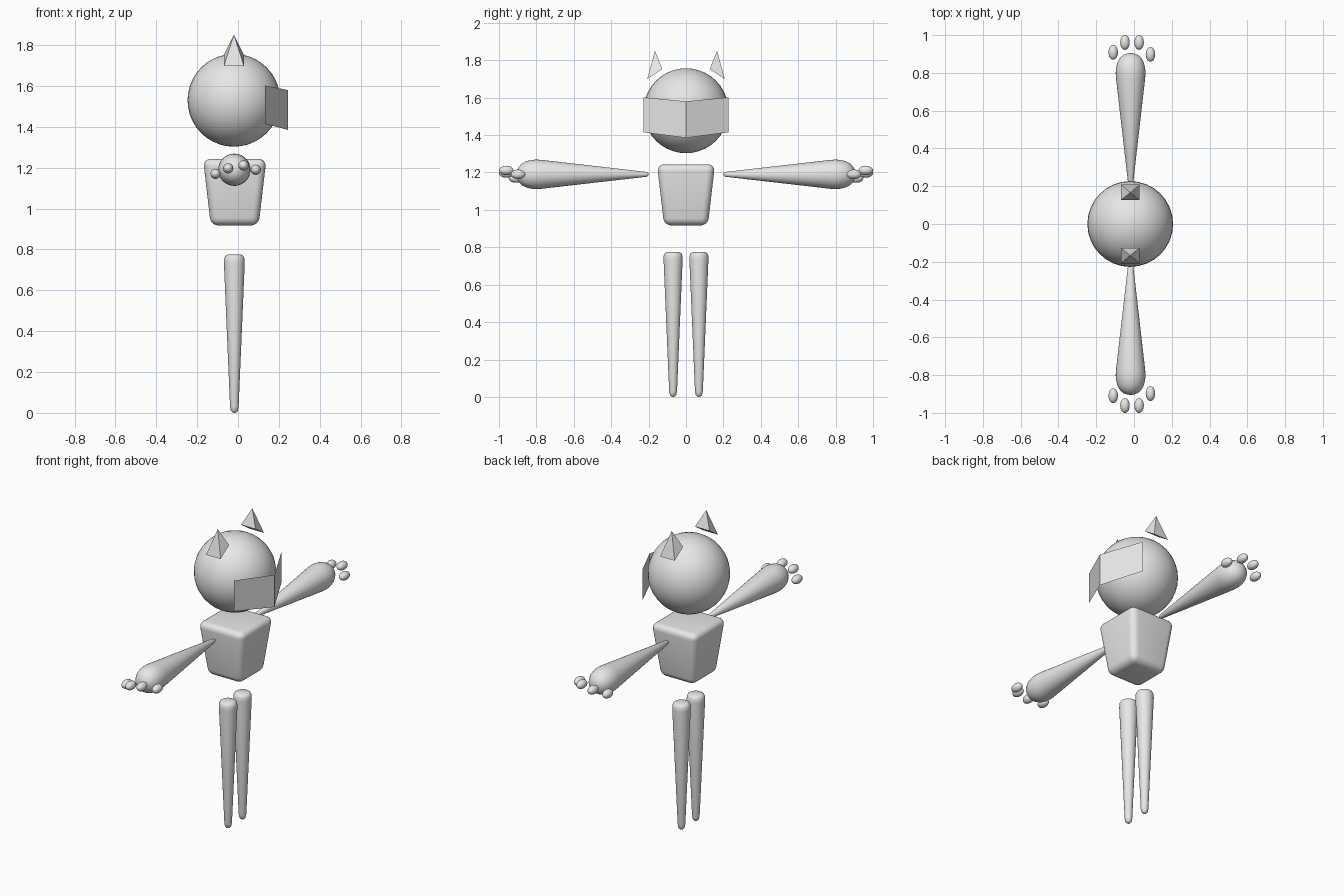
import bpy, bmesh, math
from mathutils import Matrix, Vector

if "Cube" in bpy.data.objects:
    bpy.data.objects.remove(bpy.data.objects["Cube"])

grey = bpy.data.materials.new("plain grey")
grey.use_nodes = True
grey.diffuse_color = (0.8, 0.8, 0.8, 1)
grey.node_tree.nodes["Principled BSDF"].inputs["Base Color"].default_value = (0.8, 0.8, 0.8, 1)

CX = -0.018  # shared centre line of the figure


def finish(name, bm, smooth=True, recalc=True):
    """Turn a bmesh into a named, coloured object."""
    if recalc:
        bmesh.ops.recalc_face_normals(bm, faces=bm.faces)
    for f in bm.faces:
        f.smooth = smooth
    mesh = bpy.data.meshes.new(name)
    bm.to_mesh(mesh)
    bm.free()
    mesh.materials.append(grey)
    obj = bpy.data.objects.new(name, mesh)
    bpy.context.collection.objects.link(obj)
    return obj


def lathe(name, profile, matrix):
    """Spin a (radius, height) profile around z, then place it."""
    bm = bmesh.new()
    verts = [bm.verts.new((r, 0, h)) for r, h in profile]
    edges = [bm.edges.new(pair) for pair in zip(verts, verts[1:])]
    bmesh.ops.spin(bm, geom=verts + edges, cent=(0, 0, 0), axis=(0, 0, 1),
                   angle=math.tau, steps=32, use_duplicate=False)
    bmesh.ops.remove_doubles(bm, verts=bm.verts, dist=1e-5)
    bm.transform(matrix)
    return finish(name, bm)


def ball(name, centre, size):
    bm = bmesh.new()
    bmesh.ops.create_uvsphere(bm, u_segments=32, v_segments=20, radius=1)
    bm.transform(Matrix.Translation(centre) @ Matrix.Diagonal((*size, 1)))
    return finish(name, bm)


# Head
ball("head", (CX - 0.002, 0, 1.53), (0.227,) * 3)

# Tapered, rounded torso
bm = bmesh.new()
bmesh.ops.create_cube(bm, size=2)
for v in bm.verts:
    top = v.co.z > 0
    half = 0.155 if top else 0.117
    v.co = Vector((CX + 0.002 + v.co.x * half, v.co.y * half, 1.243 if top else 0.917))
bmesh.ops.bevel(bm, geom=bm.edges[:], offset=0.038, segments=5,
                profile=0.5, affect='EDGES')
finish("torso", bm)

# Folded face visor, an open sheet of two panels
bm = bmesh.new()
columns = []
for x, y, low, high in ((0.132, -0.228, 1.415, 1.602),
                        (0.245, 0, 1.385, 1.58),
                        (0.132, 0.228, 1.415, 1.602)):
    columns.append((bm.verts.new((x, y, low)), bm.verts.new((x, y, high))))
for (a, b), (c, d) in zip(columns, columns[1:]):
    bm.faces.new((a, c, d, b))
finish("visor", bm, smooth=False, recalc=False)

LEG = [(0, 0), (0.009, 0.002), (0.017, 0.01), (0.021, 0.03), (0.051, 0.735),
       (0.05, 0.755), (0.044, 0.768), (0.034, 0.774), (0, 0.775)]
ARM = [(0, 0.2), (0.008, 0.202), (0.013, 0.212), (0.077, 0.77), (0.079, 0.8),
       (0.077, 0.825), (0.07, 0.855), (0.056, 0.88), (0.037, 0.896),
       (0.018, 0.903), (0, 0.905)]
TOES = [(-0.11, 0.909, 1.17), (-0.048, 0.961, 1.197),
        (0.027, 0.961, 1.211), (0.087, 0.898, 1.19)]

for side, s in (("left", 1), ("right", -1)):
    # Legs and arms
    lathe(side + "_leg", LEG, Matrix.Translation((CX, s * 0.069, 0)))
    lathe(side + "_arm", ARM, Matrix.Translation((CX, 0, 1.19))
          @ Matrix.Rotation(-s * math.pi / 2, 4, 'X'))

    # Paw toes
    for i, (x, y, z) in enumerate(TOES):
        ball(f"{side}_toe_{i + 1}", (x, s * y, z), (0.025, 0.039, 0.025))

    # Ears: slanted four-sided spikes
    bm = bmesh.new()
    tip = bm.verts.new((CX - 0.002, s * 0.166, 1.85))
    base = [bm.verts.new((CX - 0.002 + dx * 0.049, s * y, z))
            for dx, y, z in ((-1, 0.208, 1.698), (1, 0.208, 1.698),
                             (1, 0.127, 1.752), (-1, 0.127, 1.752))]
    bm.faces.new(base)
    for i in range(4):
        bm.faces.new((base[i], base[(i + 1) % 4], tip))
    finish(side + "_ear", bm, smooth=False)
